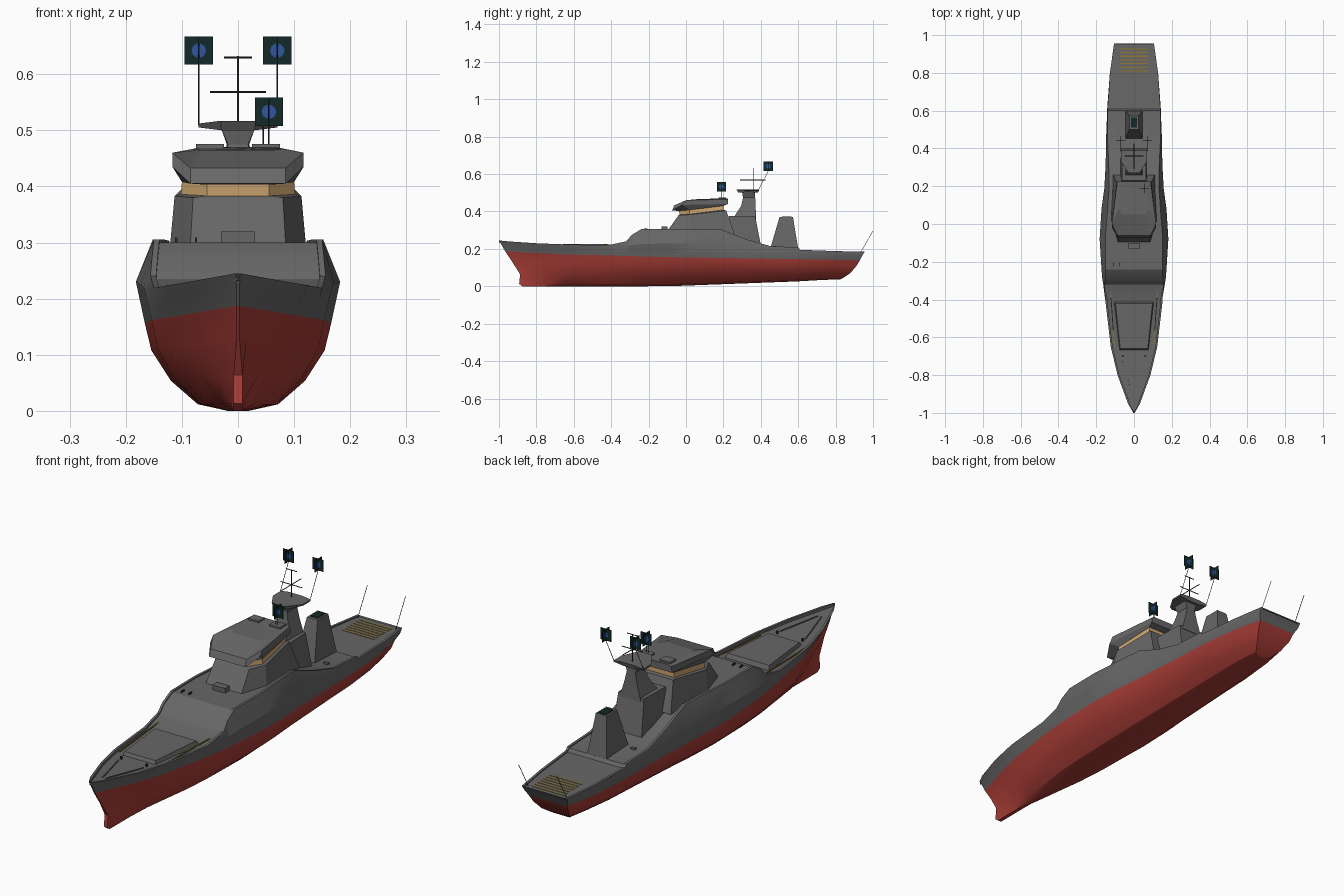
import bpy, bmesh, math
from mathutils import Vector

if "Cube" in bpy.data.objects:
    bpy.data.objects.remove(bpy.data.objects["Cube"])

def mat(name, r, g, b):
    m = bpy.data.materials.new(name)
    m.diffuse_color = (r, g, b, 1)
    m.use_nodes = True
    m.node_tree.nodes["Principled BSDF"].inputs["Base Color"].default_value = m.diffuse_color
    return m

GREY = mat("ship grey", .135, .135, .135)
RED = mat("hull red", .40, .047, .038)
TAN = mat("window tan", .62, .38, .16)
YELLOW = mat("deck yellow", .30, .19, .03)
DARK = mat("dark metal", .03, .03, .03)
TEAL = mat("dark teal", .006, .022, .022)
BLUE = mat("panel blue", .03, .09, .33)

def make(name, verts, faces, mats, rule=None, smooth=False):
    me = bpy.data.meshes.new(name)
    bm = bmesh.new()
    vs = [bm.verts.new(v) for v in verts]
    for f in faces:
        bm.faces.new([vs[i] for i in f])
    bmesh.ops.recalc_face_normals(bm, faces=bm.faces)
    bm.to_mesh(me)
    bm.free()
    for m in mats:
        me.materials.append(m)
    if rule:
        for p in me.polygons:
            p.material_index = rule(p.index)
    ob = bpy.data.objects.new(name, me)
    bpy.context.collection.objects.link(ob)
    if smooth:
        bpy.context.view_layer.objects.active = ob
        ob.select_set(True)
        bpy.ops.object.shade_smooth_by_angle(angle=math.radians(25))
        ob.select_set(False)
    return ob

def loft(name, rings, m):
    """Closed solid through rings with equal point counts."""
    n = len(rings[0])
    verts = [p for r in rings for p in r]
    faces = [(k*n+i, k*n+(i+1) % n, (k+1)*n+(i+1) % n, (k+1)*n+i)
             for k in range(len(rings)-1) for i in range(n)]
    faces += [tuple(range(n)), tuple(range(len(verts)-n, len(verts)))]
    return make(name, verts, faces, [m])

def mirror_ring(half):
    return half + [(-x, y, z) for x, y, z in reversed(half)]

def rect(wf, wb, y0, y1, z0, z1=None):
    return mirror_ring([(wf, y0, z0), (wb, y1, z0 if z1 is None else z1)])

def box(name, x, y, z, sx, sy, sz, m):
    return loft(name, [[(x+a*sx/2, y+b*sy/2, z+c*sz/2) for a, b in
                        ((-1, -1), (1, -1), (1, 1), (-1, 1))] for c in (-1, 1)], m)

def rod(name, a, b, r, m, n=6):
    a, b = Vector(a), Vector(b)
    d = (b-a).normalized()
    u = d.orthogonal().normalized()
    v = d.cross(u)
    return loft(name, [[tuple(p + r*(u*math.cos(t*math.tau/n) + v*math.sin(t*math.tau/n)))
                        for t in range(n)] for p in (a, b)], m)

def interp(pts, y):
    for (a, va), (b, vb) in zip(pts, pts[1:]):
        if y <= b:
            return va + (vb-va)*(y-a)/(b-a)
    return pts[-1][1]

# Hull stations: y, red-line width, knuckle width and z, rail width and z
stations = [
    (-1, .003, .003, .225, .004, .245), (-.95, .018, .028, .225, .032, .240),
    (-.8, .062, .080, .212, .087, .230), (-.65, .100, .118, .205, .123, .224),
    (-.42, .138, .146, .200, .150, .219), (-.32, .150, .163, .215, .156, .240),
    (-.29, .154, .168, .220, .153, .275), (-.24, .157, .172, .225, .150, .305),
    (-.08, .166, .182, .230, .152, .305), (.08, .163, .172, .225, .140, .305),
    (.19, .154, .157, .210, .132, .303), (.32, .148, .150, .200, .134, .252),
    (.45, .142, .148, .190, .140, .215), (.6, .137, .142, .180, .140, .208),
    (.61, .137, .142, .178, .140, .195), (.8, .120, .128, .170, .127, .188),
    (.95, .090, .104, .165, .106, .185)]
keel = [(-1, 0), (-.1, 0), (.83, .035), (1, .038)]
redline = [(-1, .187), (-.7, .172), (-.1, .156), (.6, .145), (1, .138)]
height = (0, 0, .07, .34, .69, 1)
width = (0, .12, .43, .72, .93, 1)
bow_y = (-.87, -.875, -.892, -.887, -.928, -.967, -.988, -1, -1, -1)
stern_y = (.82, .825, .84, .88, .91, .93, .943, .955, .955, .955)
verts, faces = [], []
for s, wr, wk, zk, wt, zt in stations:
    k, r = interp(keel, s), interp(redline, s)
    p = 1 + max(0, (-.4-s)/.6)*1.2
    half = [(max(wr*w**p, .008 if 0 < i < 4 else 0), k+(r-k)*h)
            for i, (w, h) in enumerate(zip(width, height))]
    drop = .012 if s < -.4 else .005
    inner = max(wt-.01, .001)
    half += [(wk, zk), (wt, zt), (inner, zt), (inner, zt-drop)]
    pts = []
    for i, (x, z) in enumerate(half):
        fb, fs = max(0, (-.65-s)/.35), max(0, (s-.6)/.35)
        y = s + (bow_y[i]+1)*fb + (stern_y[i]-.95)*fs
        pts.append((x, y, z))
    verts += pts + [(-x, y, z) for x, y, z in reversed(pts[1:])]
n = 19
for k in range(len(stations)-1):
    faces += [(k*n+i, k*n+(i+1) % n, (k+1)*n+(i+1) % n, (k+1)*n+i) for i in range(n)]
# order is keel..deck on one side, then deck..keel mirrored
side_count = len(faces)
for base in (0, n*(len(stations)-1)):
    faces.append((base, base+1, base+n-1))
    faces += [(base+i, base+i+1, base+n-i-1, base+n-i) for i in range(1, 9)]
def hull_rule(i):
    if i < side_count:
        return 1 if (i % n) < 5 or (i % n) > 13 else 0
    return 1 if (i-side_count) % 9 < 5 else 0
make("hull", verts, faces, [GREY, RED], hull_rule, smooth=True)

# Bridge tower, window band and overhanging roof
sill = mirror_ring([(.055, -.035, .383), (.102, .02, .386), (.085, .2, .408)])
head = mirror_ring([(.055, -.037, .403), (.100, .02, .408), (.083, .2, .430)])
loft("bridge_tower", [mirror_ring([(.085, -.1, .295), (.121, .02, .295), (.110, .26, .28)]),
                      mirror_ring([(.08, -.04, .38), (.113, .025, .383), (.09, .215, .405)]), sill], GREY)
loft("bridge_windows", [sill, head], TAN)
loft("bridge_roof", [head,
     mirror_ring([(.085, -.075, .405), (.117, -.02, .435), (.092, .225, .440)]),
     mirror_ring([(.085, -.062, .433), (.117, .0, .460), (.088, .225, .465)]),
     mirror_ring([(.065, .05, .465), (.08, .08, .467), (.068, .225, .470)])], GREY)
for sx in (-1, 1):
    box("roof_hatch", sx*.05, .195, .472, .05, .04, .008, GREY)
box("front_locker", 0, -.115, .31, .06, .03, .02, GREY)

# Mast with base block, platform, pole and yards
loft("mast_base", [rect(.075, .07, .2, .40, .22), rect(.065, .06, .23, .37, .375)], GREY)
loft("mast_tower", [rect(.05, .05, .25, .375, .36), rect(.03, .03, .295, .372, .43),
                    rect(.018, .02, .305, .37, .475), rect(.03, .03, .30, .37, .503)], GREY)
loft("mast_platform", [mirror_ring([(.03, .28, .500), (.07, .34, .505), (.07, .385, .505), (.03, .385, .500)]),
                       mirror_ring([(.03, .27, .517), (.07, .335, .512), (.07, .39, .512), (.03, .39, .517)])], GREY)
rod("mast_pole", (0, .36, .5), (0, .36, .632), .0022, DARK)
rod("yard_lower", (-.05, .36, .568), (.05, .36, .568), .0018, DARK)
rod("yard_lengthwise", (0, .29, .568), (0, .425, .568), .0018, DARK)
rod("yard_upper", (-.025, .36, .63), (.025, .36, .63), .0018, DARK)

# Crossed antenna panels on rods
def antenna(x, y, z, foot):
    h = .025
    rod("antenna_rod", foot, (x, y, z-h), .0012, DARK)
    box("antenna_panel_cross", x, y, z, 2*h, .0016, 2*h, TEAL)
    box("antenna_panel_long", x, y, z, .0016, 2*h, 2*h, TEAL)
    ring = [(.013*math.cos(t*math.tau/10), .013*math.sin(t*math.tau/10)) for t in range(10)]
    loft("antenna_disc_cross", [[(x+a, y+d, z+b) for a, b in ring] for d in (-.0014, .0014)], BLUE)
    loft("antenna_disc_long", [[(x+d, y+a, z+b) for a, b in ring] for d in (-.0014, .0014)], BLUE)

for sx in (-1, 1):
    antenna(sx*.07, .44, .642, (sx*.07, .385, .51))
antenna(.055, .19, .533, (.055, .19, .47))
rod("roof_rod", (.045, .19, .47), (.045, .19, .51), .0012, DARK)

# Funnel with dark exhaust
loft("funnel", [rect(.046, .046, .45, .6, .2), rect(.025, .025, .5, .572, .37)], GREY)
box("exhaust_opening", 0, .538, .371, .034, .052, .004, TEAL)
for sx in (-1, 1):
    box("aft_deck_locker", sx*.085, .475, .21, .02, .012, .012, GREY)

# Foredeck hatch, bollards, breakwater, yellow lines
loft("foredeck_hatch", [rect(.078, .105, -.67, -.41, .205), rect(.073, .098, -.66, -.42, .227)], GREY)
for sx in (-1, 1):
    rod("deck_line", (sx*.125, -.34, .223), (sx*.104, -.65, .2135), .003, YELLOW, 4)
    rod("breakwater", (sx*.06, -.72, .216), (sx*.008, -.90, .226), .003, GREY, 4)
    rod("bollard", (sx*.06, -.70, .21), (sx*.06, -.70, .225), .005, DARK)
    rod("stern_whip", (sx*.09, .935, .182), (sx*.09, 1.0, .297), .0012, DARK)
for x in (-.11, -.075):
    box("deck_rail_post", x, -.215, .305, .004, .02, .008, DARK)

# Landing marks on the stern deck
for i in range(7):
    y = .81 + i*.0195
    box("landing_stripe", 0, y, interp([(.8, .183), (.955, .180)], y)+.0008, .15, .006, .002, YELLOW)
